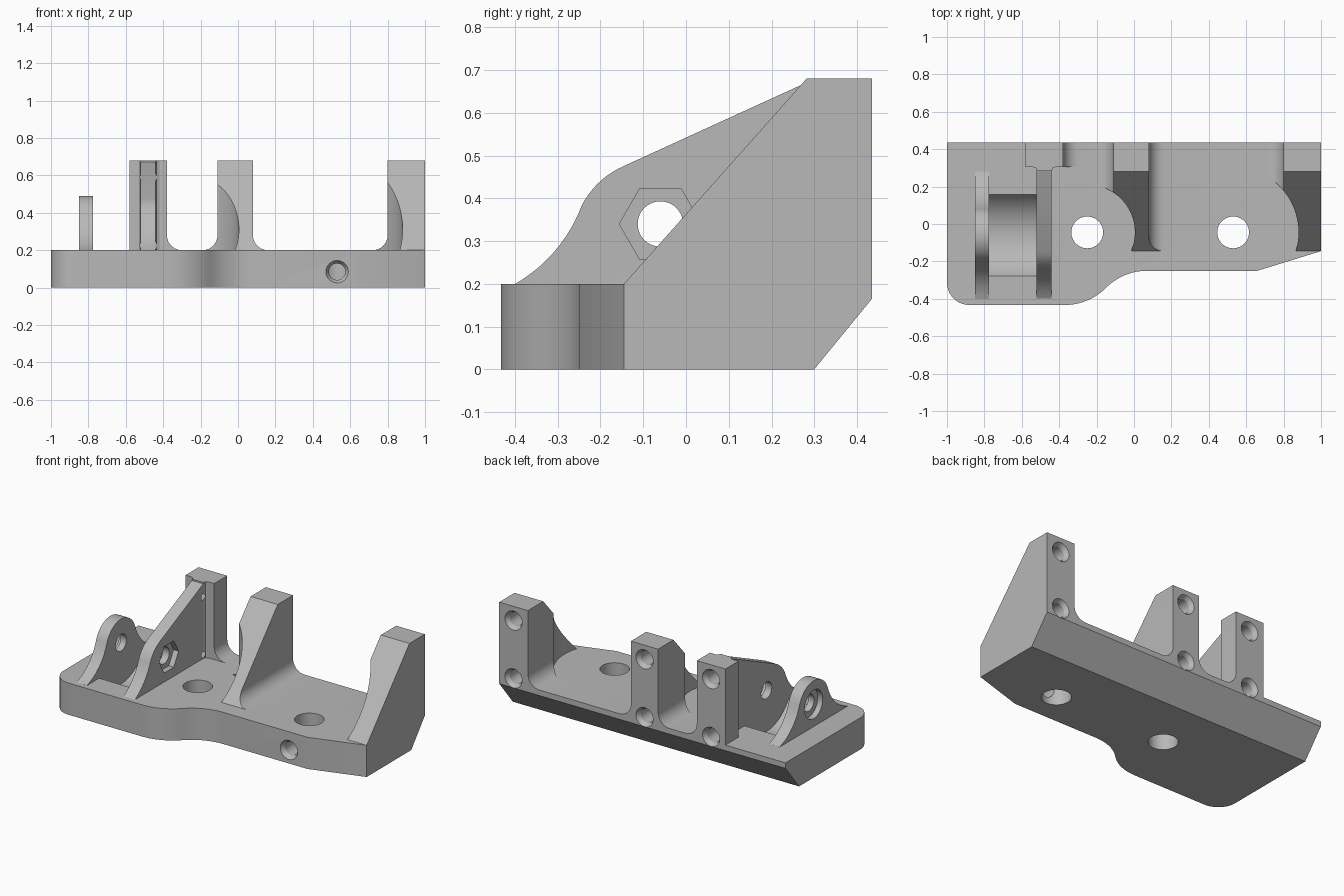
import bpy, bmesh
from math import sin, cos, radians

cube = bpy.data.objects.get("Cube")
if cube:
    bpy.data.objects.remove(cube, do_unlink=True)

grey = bpy.data.materials.new("plain_grey")
grey.use_nodes = True
grey.diffuse_color = (0.48, 0.48, 0.48, 1)
grey.node_tree.nodes["Principled BSDF"].inputs["Base Color"].default_value = (0.48, 0.48, 0.48, 1)

PLACE = {"x": lambda a, b, t: (t, a, b),
         "y": lambda a, b, t: (a, t, b),
         "z": lambda a, b, t: (a, b, t)}


def arc(cx, cy, r, start, end, n=10):
    angles = [radians(start + (end - start) * i / n) for i in range(n + 1)]
    return [(cx + r * cos(a), cy + r * sin(a)) for a in angles]


def circle(cx, cy, r, n=40):
    return arc(cx, cy, r, 0, 360, n)[:-1]


def loft(name, axis, sections):
    """Closed solid through (position, outline) sections along an axis."""
    bm = bmesh.new()
    rings = [[bm.verts.new(PLACE[axis](a, b, t)) for a, b in pts] for t, pts in sections]
    bm.faces.new(rings[0])
    bm.faces.new(rings[-1])
    for low, high in zip(rings, rings[1:]):
        for i in range(len(low)):
            bm.faces.new((low[i - 1], low[i], high[i], high[i - 1]))
    bmesh.ops.recalc_face_normals(bm, faces=bm.faces)
    mesh = bpy.data.meshes.new(name)
    bm.to_mesh(mesh)
    bm.free()
    mesh.materials.append(grey)
    ob = bpy.data.objects.new(name, mesh)
    bpy.context.collection.objects.link(ob)
    return ob


def prism(name, axis, pts, lo, hi):
    return loft(name, axis, [(lo, pts), (hi, pts)])


def combine(target, tool, operation):
    mod = target.modifiers.new("combine", "BOOLEAN")
    mod.operation, mod.solver, mod.object = operation, "EXACT", tool
    bpy.context.view_layer.objects.active = target
    bpy.ops.object.modifier_apply(modifier=mod.name)
    bpy.data.objects.remove(tool, do_unlink=True)


def cut(target, tool):
    combine(target, tool, "DIFFERENCE")


TOP, FOOT, HIGH, BACK = 0.2, 0.18, 0.68, 0.435
PIN = (-0.06, 0.34)

# Base plate with stepped front edge
outline = [(-1, BACK), (1, BACK), (1, -0.145), (0.66, -0.25)]
outline += arc(0.07, -0.56, 0.31, 90, 135)
outline += arc(-0.37, -0.123, 0.31, -45, -90)[1:]
outline += arc(-0.88, -0.313, 0.12, 270, 180)
body = prism("bracket_body", "z", outline, 0, TOP)

# Chamfer along the lower back edge, and curved recess between the ears
cut(body, prism("back_chamfer", "x", [(0.3, 0), (0.3, -0.1), (0.6, -0.1), (0.6, 0.165), (BACK, 0.165)], -1.1, 1.1))
cut(body, prism("recess", "x", circle(*PIN, 0.26, 64), -0.775, -0.52))


# Sloped posts with filleted feet, cleared around the mounting holes
def post(x0, x1, left, right, hole_x, clearance):
    pts = arc(x0 - 0.08, 0.28, 0.08, -90, 0) if left else [(x0, TOP)]
    pts += [(x0, HIGH), (x1, HIGH)]
    pts += arc(x1 + 0.08, 0.28, 0.08, 180, 270) if right else [(x1, TOP)]
    pts = [(pts[0][0], FOOT)] + pts + [(pts[-1][0], FOOT)]
    ob = prism("post", "y", pts, -0.145, BACK)
    slope = [(-0.145, TOP), (0.282, HIGH), (0.282, 0.8), (-0.3, 0.8), (-0.3, TOP)]
    cut(ob, prism("slope", "x", slope, -0.5, 1.2))
    cut(ob, prism("clearance", "z", circle(hole_x, -0.045, clearance, 64), 0.1, 0.8))
    combine(body, ob, "UNION")


HOLES = (-0.25, 0.53)
post(-0.11, 0.08, True, True, HOLES[0], 0.255)
post(0.80, 1.0, True, False, HOLES[1], 0.35)

# Left post, widened where it meets the pivot wall
section = [(-0.58, BACK), (-0.58, 0.305), (-0.54, 0.305), (-0.525, 0.298), (-0.52, 0.283),
           (-0.44, 0.283), (-0.435, 0.298), (-0.42, 0.305), (-0.38, 0.305), (-0.38, BACK)]
combine(body, prism("left_post", "z", section, FOOT, HIGH), "UNION")
foot = [(-0.4, FOOT), (-0.4, 0.28)] + arc(-0.30, 0.28, 0.08, 180, 270) + [(-0.30, FOOT)]
combine(body, prism("left_post_fillet", "y", foot, 0.305, BACK), "UNION")

# Tall pivot wall
wall = [(-0.4, FOOT)] + arc(-0.578, 0.509, 0.357, -60, -23)
wall += arc(-0.066, 0.292, 0.2, 157, 114)[1:]
wall += [(0.28, 0.67), (0.32, HIGH), (0.32, FOOT)]
combine(body, prism("pivot_wall", "x", wall, -0.52, -0.44), "UNION")

# Outer pivot ear
half = arc(-0.485, 0.488, 0.3, -73.6, -19.2)
ear = [(-0.4, FOOT)] + half + arc(*PIN, 0.15, 160.8, 19.2, 20)[1:-1]
ear += [(2 * PIN[0] - y, z) for y, z in reversed(half)] + [(0.28, FOOT)]
combine(body, prism("pivot_ear", "x", ear, -0.85, -0.775), "UNION")

# Pivot bore, hex nut pocket and round head pocket
cut(body, prism("pivot_bore", "x", circle(*PIN, 0.053), -1.1, -0.3))
cut(body, prism("nut_pocket", "x", circle(*PIN, 0.096, 6), -0.475, -0.4))
cut(body, prism("head_pocket", "x", circle(*PIN, 0.09), -0.9, -0.815))

# Vertical mounting holes
for x in HOLES:
    cut(body, prism("mounting_hole", "z", circle(x, -0.045, 0.085), -0.1, 0.3))


# Countersunk screw holes
def screw_hole(x, z, face, inward, depth):
    steps = [(-0.02, 0.06), (0, 0.06), (0.025, 0.044), (depth, 0.044)]
    cut(body, loft("screw_hole", "y", [(face + inward * d, circle(x, z, r, 32)) for d, r in steps]))


for x in (-0.48, -0.015, 0.9):
    for z in (0.225, 0.59):
        screw_hole(x, z, BACK, -1, 0.17)
screw_hole(HOLES[1], 0.085, -0.25, 1, 0.2)

# Smooth curved faces, keep hard edges
bpy.ops.object.select_all(action="DESELECT")
body.select_set(True)
bpy.context.view_layer.objects.active = body
bpy.ops.object.shade_smooth_by_angle(angle=radians(25))
